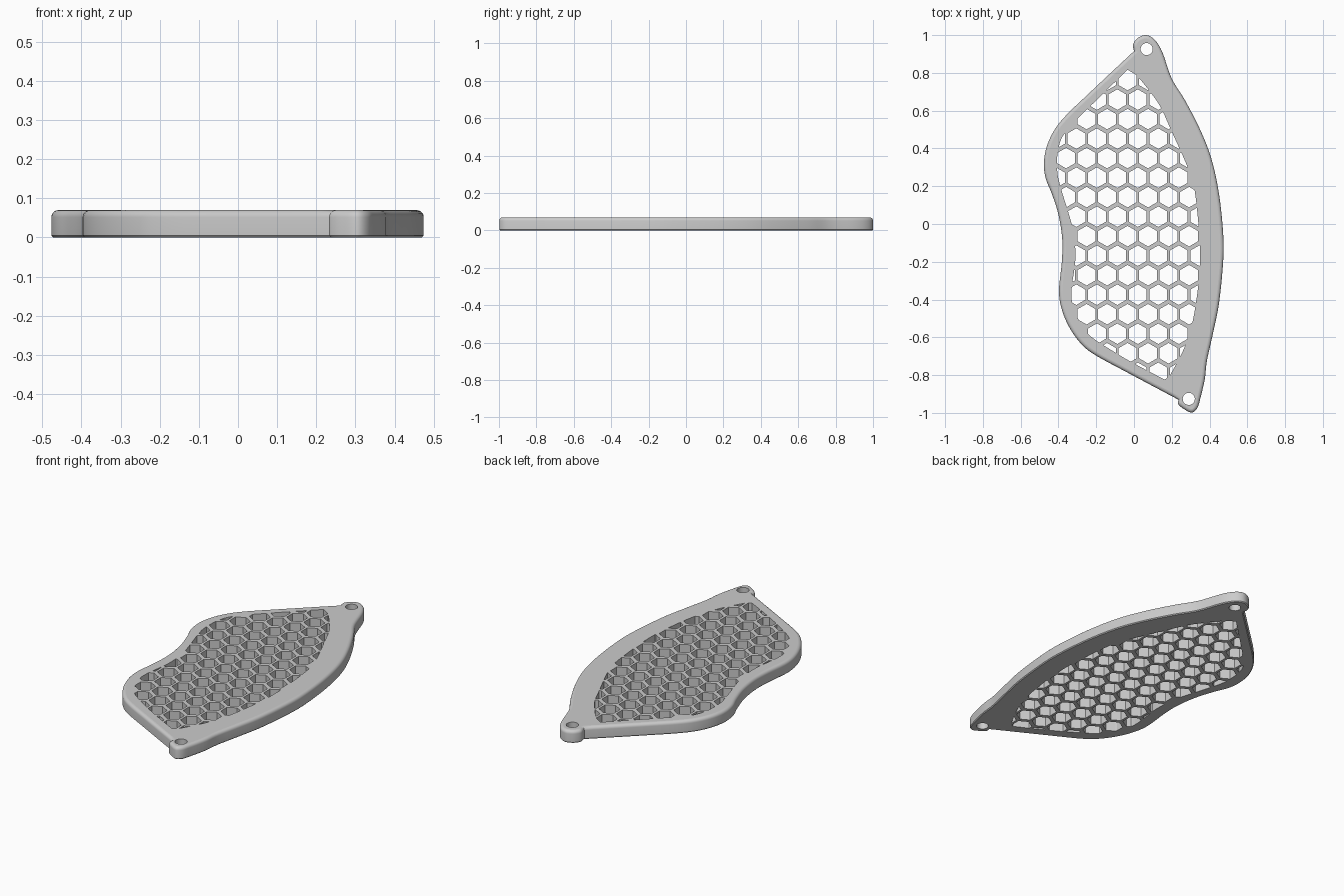
import bpy, bmesh, math
from mathutils import Vector

cube = bpy.data.objects.get("Cube")
if cube:
    bpy.data.objects.remove(cube)

HEIGHT = 0.07
FILLET = 0.018
CHAMFER = 0.005


def spline(points, steps=5):
    """Smooth open run through the points, leaving out the last one."""
    p = [Vector(q) for q in points]
    p = [2 * p[0] - p[1]] + p + [2 * p[-1] - p[-2]]
    out = []
    for a, b, c, d in zip(p, p[1:], p[2:], p[3:]):
        for i in range(steps):
            t = i / steps
            out.append(b + (c - a) * t / 2 + (2 * a - 5 * b + 4 * c - d) * t * t / 2
                       + (3 * b - a - 3 * c + d) * t ** 3 / 2)
    return out


def area(loop):
    return sum(a.x * b.y - b.x * a.y for a, b in zip(loop, loop[1:] + loop[:1])) / 2


def inset(loop, dist):
    """Move a clockwise loop inwards with mitred corners."""
    out = []
    for i, v in enumerate(loop):
        e1 = (v - loop[i - 1]).normalized()
        e2 = (loop[(i + 1) % len(loop)] - v).normalized()
        n = Vector((e1.y + e2.y, -e1.x - e2.x)).normalized()
        out.append(v + n * dist / max(0.6, n.dot(Vector((e1.y, -e1.x)))))
    return out


def clip(loop, convex):
    """Part of the loop that lies inside a counter-clockwise convex polygon."""
    for a, b in zip(convex, convex[1:] + convex[:1]):
        side = [(b - a).cross(p - a) for p in loop]
        result = []
        for i, p in enumerate(loop):
            if side[i - 1] * side[i] < 0:
                result.append(loop[i - 1].lerp(p, side[i - 1] / (side[i - 1] - side[i])))
            if side[i] >= 0:
                result.append(p)
        loop = result
    return [p for i, p in enumerate(loop) if (p - loop[i - 1]).length > 0.0005]


def polygon(x, y, radius, sides):
    return [Vector((x + radius * math.sin(-math.tau * i / sides),
                    y + radius * math.cos(math.tau * i / sides))) for i in range(sides)]


# Outline: outer curved side with both lugs, then the wavy side
outer_side = [(0, .915), (-.005, .95), (.02, .985), (.065, 1), (.11, .975), (.15, .91),
              (.2, .77), (.27, .655), (.35, .5), (.41, .345), (.45, .16), (.472, -.05),
              (.472, -.2), (.45, -.42), (.418, -.58), (.386, -.725), (.375, -.82),
              (.352, -.92), (.335, -.975), (.305, -.998), (.265, -.98), (.235, -.955), (.235, -.93)]
wavy_side = [(.235, -.93), (.09, -.853), (-.06, -.773), (-.195, -.7), (-.27, -.645),
             (-.335, -.56), (-.38, -.46), (-.397, -.355), (-.382, -.2), (-.38, -.08),
             (-.4, .05), (-.435, .16), (-.467, .24), (-.477, .32), (-.462, .41),
             (-.42, .5), (-.355, .58), (-.24, .69), (-.12, .803), (0, .915)]
outline = spline(outer_side) + spline(wavy_side)

# Border of the perforated area
grille_right = [(-.03, .82), (.02, .78), (.085, .7), (.14, .62), (.195, .5), (.28, .31),
                (.32, .185), (.345, -.05), (.35, -.21), (.335, -.37), (.307, -.53),
                (.26, -.67), (.175, -.83)]
grille_left = [(.175, -.83), (.04, -.76), (-.1, -.68), (-.25, -.575), (-.32, -.44),
               (-.33, -.345), (-.312, -.21), (-.312, -.115), (-.33, 0), (-.39, .2),
               (-.407, .29), (-.4, .4), (-.36, .49), (-.22, .635), (-.03, .82)]
grille = spline(grille_right) + spline(grille_left)

# Honeycomb cells trimmed to the border, plus the two screw holes
cells = []
for row in range(-1, 18):
    for col in range(-5, 6):
        x = -.034 + .1085 * (col + (row % 2) / 2)
        cell = clip(grille, polygon(x, .762 - .1033 * row, .0545, 6))
        if len(cell) > 2 and abs(area(cell)) > .0005:
            cells.append(cell)
screw_holes = [polygon(.067, .926, .032, 32), polygon(.29, -.926, .032, 32)]

bm = bmesh.new()


def ring(loop, z):
    verts = [bm.verts.new((p.x, p.y, z)) for p in loop]
    for a, b in zip(verts, verts[1:] + verts[:1]):
        bm.edges.new((a, b))
    return verts


def edges_of(verts):
    return [bm.edges.get((a, b)) for a, b in zip(verts, verts[1:] + verts[:1])]


def bridge(low, high, smooth):
    for i in range(len(low)):
        f = bm.faces.new((low[i - 1], low[i], high[i], high[i - 1]))
        f.smooth = smooth


# Outer wall: small chamfer below, round fillet above
levels = [(CHAMFER, 0), (0, CHAMFER)]
for i in range(6):
    a = math.pi / 2 * i / 5
    levels.append((FILLET * (1 - math.cos(a)), HEIGHT - FILLET * (1 - math.sin(a))))
rings = [ring(inset(outline, d), z) for d, z in levels]
for low, high in zip(rings, rings[1:]):
    bridge(low, high, True)

# Hole walls
bottom, top = edges_of(rings[0]), edges_of(rings[-1])
for loops, smooth in ((cells, False), (screw_holes, True)):
    for loop in loops:
        low, high = ring(loop, 0), ring(loop, HEIGHT)
        bridge(low, high, smooth)
        bottom += edges_of(low)
        top += edges_of(high)

# Flat top and underside
for edges, z in ((bottom, -1), (top, 1)):
    bmesh.ops.triangle_fill(bm, edges=edges, use_beauty=True, normal=(0, 0, z))
bmesh.ops.recalc_face_normals(bm, faces=bm.faces)
for e in bm.edges:
    if e.calc_face_angle(0) > math.radians(35):
        e.smooth = False

mesh = bpy.data.meshes.new("grille_plate")
bm.to_mesh(mesh)
bm.free()
plate = bpy.data.objects.new("grille_plate", mesh)
bpy.context.scene.collection.objects.link(plate)

grey = bpy.data.materials.new("light_grey")
grey.use_nodes = True
colour = (.6, .6, .6, 1)
grey.diffuse_color = colour
grey.node_tree.nodes["Principled BSDF"].inputs["Base Color"].default_value = colour
mesh.materials.append(grey)
